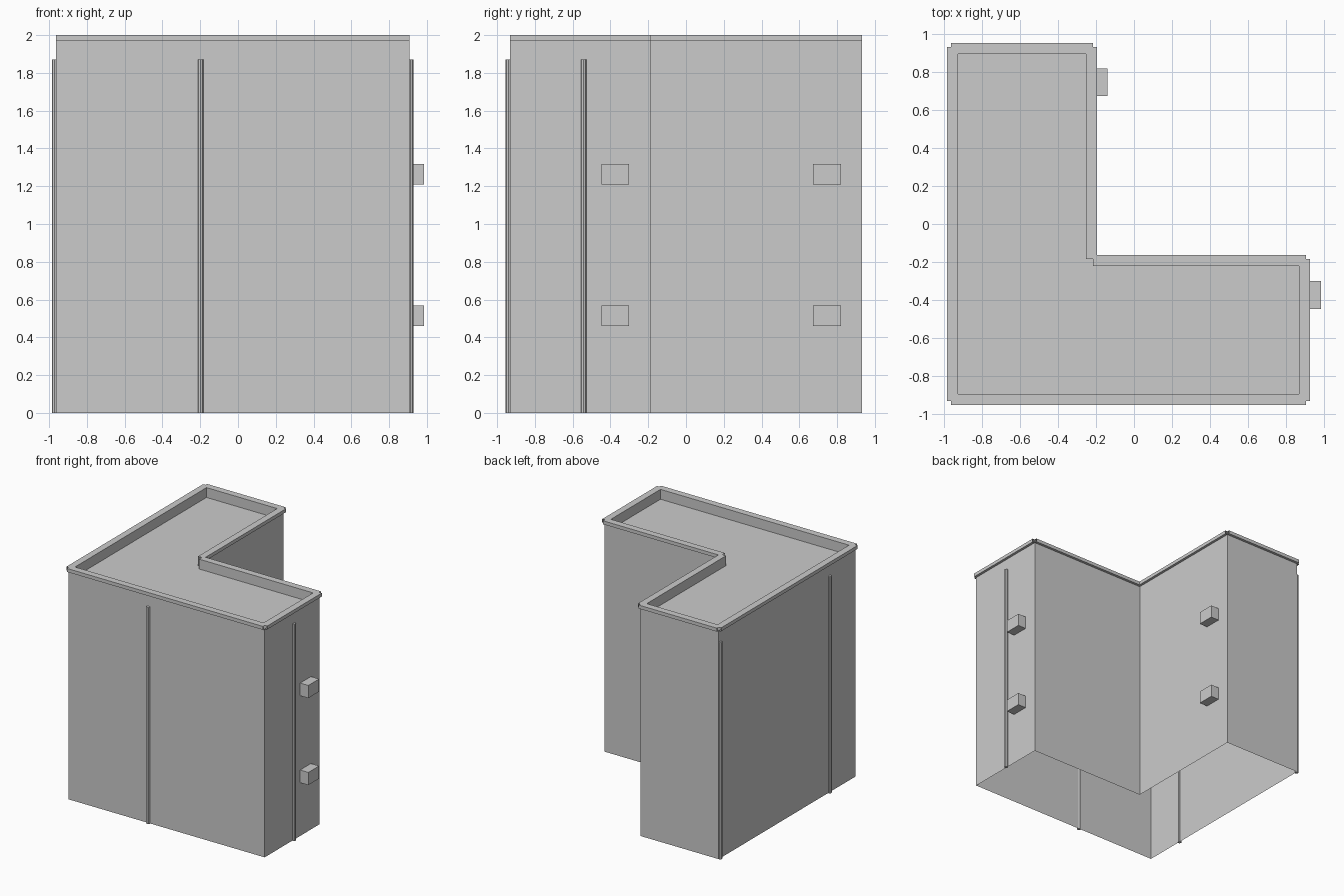
import bpy, bmesh, math
from mathutils import Vector

if "Cube" in bpy.data.objects:
    bpy.data.objects.remove(bpy.data.objects["Cube"])

grey = bpy.data.materials.new("light_grey")
grey.diffuse_color = (0.6, 0.6, 0.6, 1)
grey.use_nodes = True
grey.node_tree.nodes["Principled BSDF"].inputs["Base Color"].default_value = grey.diffuse_color

# L-shaped plan, counter-clockwise
X0, XI, X1 = -0.964, -0.217, 0.907
Y0, YI, Y1 = -0.932, -0.185, 0.932
PLAN = [(X0, Y0), (X1, Y0), (X1, YI), (XI, YI), (XI, Y1), (X0, Y1)]
ROOF_Z, CAP_Z, TOP_Z = 1.915, 1.97, 2.0
OUT, IN = 0.022, 0.036


def finish(name, bm):
    mesh = bpy.data.meshes.new(name)
    bm.to_mesh(mesh)
    bm.free()
    mesh.materials.append(grey)
    obj = bpy.data.objects.new(name, mesh)
    bpy.context.collection.objects.link(obj)
    return obj


def loft(bm, a, b):
    """Open strip of quads between two matching rows of points."""
    va, vb = [bm.verts.new(p) for p in a], [bm.verts.new(p) for p in b]
    for i in range(len(va) - 1):
        bm.faces.new((va[i], vb[i], vb[i + 1], va[i + 1]))


# Outer walls, open at the bottom
bm = bmesh.new()
ring = PLAN + PLAN[:1]
loft(bm, [(x, y, CAP_Z) for x, y in ring], [(x, y, 0) for x, y in ring])
bmesh.ops.remove_doubles(bm, verts=bm.verts, dist=1e-5)
finish("walls", bm)

# Sunken flat roof
bm = bmesh.new()
bm.faces.new([bm.verts.new((x, y, ROOF_Z)) for x, y in PLAN])
finish("roof", bm)

# Parapet: one open-ended strip along each wall, with a small overhang
bm = bmesh.new()
for i, p in enumerate(PLAN):
    a = Vector((*p, 0))
    b = Vector((*PLAN[(i + 1) % len(PLAN)], 0))
    d = (b - a).normalized()
    n = Vector((d.y, -d.x, 0))
    profile = [(0, CAP_Z), (OUT, CAP_Z), (OUT, TOP_Z), (-IN, TOP_Z), (-IN, ROOF_Z)]
    rows = [[e + n * o + Vector((0, 0, z)) for o, z in profile] for e in (a, b)]
    loft(bm, *rows)
finish("parapet", bm)


# Eight-sided drainpipes, partly set into the walls
def drainpipe(name, x, y):
    bm = bmesh.new()
    r, h = 0.015, 1.87
    bmesh.ops.create_cone(bm, cap_ends=True, segments=8, radius1=r, radius2=r, depth=h)
    for v in bm.verts:
        v.co += Vector((x, y, h / 2))
    finish(name, bm)


SET = 0.007
drainpipe("front_drainpipe", -0.198, Y0 - SET - 0.001)
drainpipe("right_drainpipe", X1 + SET, -0.542)
drainpipe("left_front_drainpipe", X0 - SET, -0.574)
drainpipe("left_back_drainpipe", X0 - SET, 0.917)


# Wall-mounted air units, two on each right-facing wall
def air_unit(name, wall_x, y, z):
    bm = bmesh.new()
    bmesh.ops.create_cube(bm, size=1)
    for v in bm.verts:
        v.co = Vector((wall_x + 0.039 + v.co.x * 0.078, y + v.co.y * 0.147, z + v.co.z * 0.109))
    finish(name, bm)


for level, z in (("lower", 0.514), ("upper", 1.264)):
    air_unit(level + "_front_air_unit", X1, -0.375, z)
    air_unit(level + "_back_air_unit", XI, 0.747, z)
